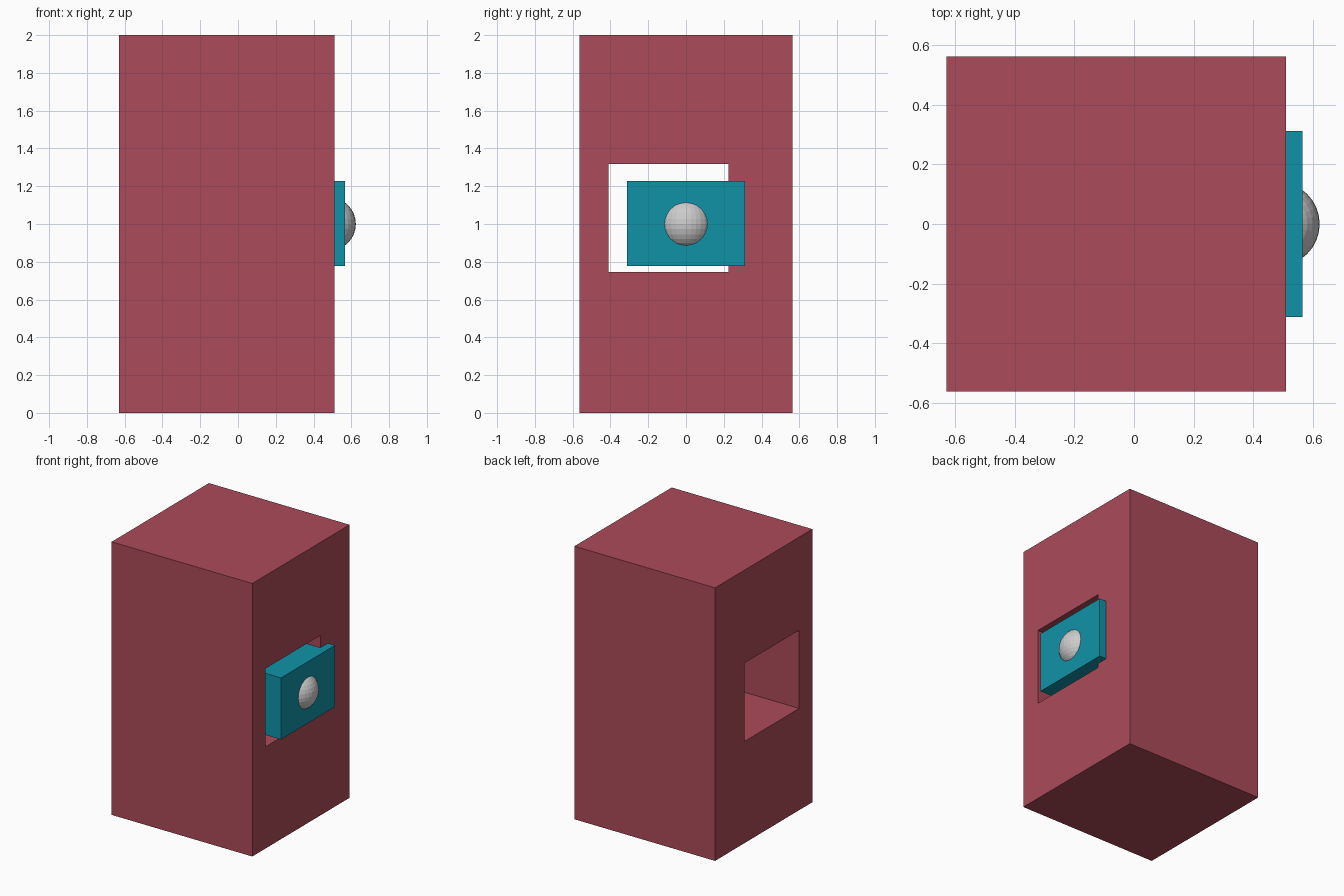
import bpy

if "Cube" in bpy.data.objects:
    bpy.data.objects.remove(bpy.data.objects["Cube"])


def material(name, rgb):
    m = bpy.data.materials.new(name)
    m.diffuse_color = (*rgb, 1)
    m.use_nodes = True
    m.node_tree.nodes["Principled BSDF"].inputs["Base Color"].default_value = m.diffuse_color
    return m


def box(name, lo, hi, mat=None):
    bpy.ops.mesh.primitive_cube_add(size=1, location=[(a + b) / 2 for a, b in zip(lo, hi)])
    ob = bpy.context.object
    ob.name = name
    ob.scale = [b - a for a, b in zip(lo, hi)]
    bpy.ops.object.transform_apply(location=False, rotation=False, scale=True)
    if mat:
        ob.data.materials.append(mat)
    return ob


red = material("red", (0.41, 0.07, 0.10))
teal = material("teal", (0.005, 0.29, 0.39))

# Tall body with a rectangular tunnel running left to right
body = box("body", (-0.63, -0.563, 0), (0.51, 0.563, 2), red)
cutter = box("tunnel_cutter", (-1, -0.41, 0.745), (1, 0.225, 1.318), red)
cutter.hide_render = True
cutter.hide_viewport = True
cut = body.modifiers.new("tunnel", 'BOOLEAN')
cut.operation = 'DIFFERENCE'
cut.solver = 'EXACT'
cut.object = cutter

# Drawer block sitting in the right mouth of the tunnel
box("drawer", (0.0, -0.313, 0.777), (0.567, 0.313, 1.228), teal)

# Round knob, partly sunk into the drawer front
bpy.ops.mesh.primitive_uv_sphere_add(segments=32, ring_count=16, radius=0.142,
                                     location=(0.482, 0, 1.0))
bpy.context.object.name = "knob"
